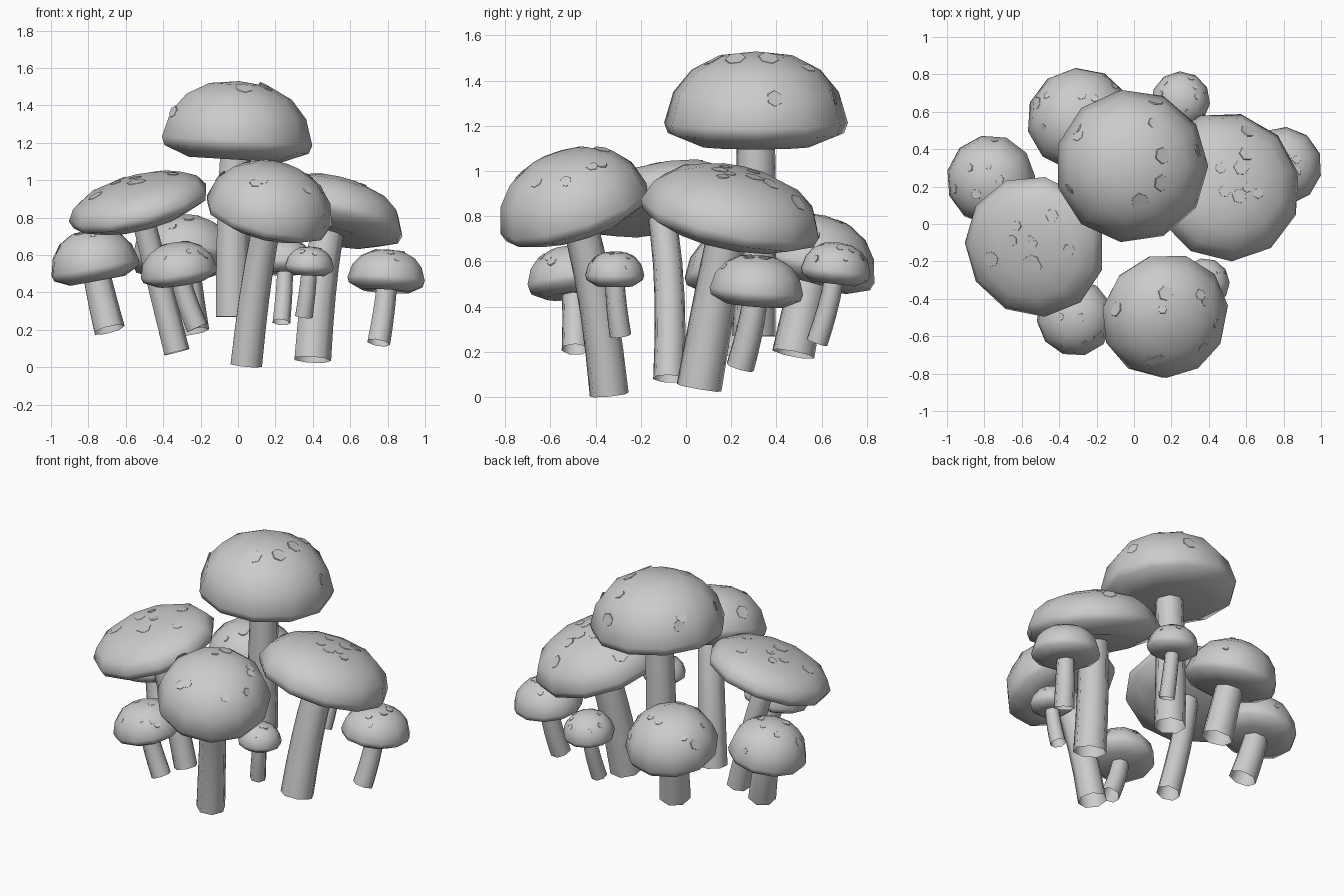
import bpy, bmesh, math, random
from mathutils import Vector
from mathutils.bvhtree import BVHTree

random.seed(4)
Z = Vector((0, 0, 1))
CAP_SIDES, STEM_SIDES = 11, 7

cube = bpy.data.objects.get("Cube")
if cube:
    bpy.data.objects.remove(cube, do_unlink=True)

grey = bpy.data.materials.new("plain_grey")
grey.use_nodes = True
grey.diffuse_color = (0.6, 0.6, 0.6, 1)
grey.node_tree.nodes["Principled BSDF"].inputs["Base Color"].default_value = (0.6, 0.6, 0.6, 1)


def finish(bm, name, smooth=True):
    mesh = bpy.data.meshes.new(name)
    for f in bm.faces:
        f.smooth = smooth
    bm.to_mesh(mesh)
    bm.free()
    mesh.materials.append(grey)
    obj = bpy.data.objects.new(name, mesh)
    bpy.context.collection.objects.link(obj)


def ring(bm, centre, turn, radius, sides, phase=0):
    pts = []
    for i in range(sides):
        a = math.tau * i / sides + phase
        p = Vector((math.cos(a), math.sin(a), 0)) * radius
        pts.append(bm.verts.new(centre + turn @ p))
    return pts


def bridge(bm, low, high):
    n = len(low)
    for i in range(n):
        j = (i + 1) % n
        bm.faces.new((low[i], low[j], high[j], high[i]))


def fan(bm, loop, tip, flip=False):
    n = len(loop)
    for i in range(n):
        a, b = loop[i], loop[(i + 1) % n]
        bm.faces.new((b, a, tip) if flip else (a, b, tip))


# Faceted dome with a rounded lip and a nearly flat underside
def make_cap(name, centre, up, radius, dome, phase):
    lip = 0.18 * radius + 0.027
    turn = Z.rotation_difference(up)
    profile = [(0.62, -lip), (0.96, -0.45 * lip), (1, 0), (0.9, 0.43 * dome),
               (0.7, 0.74 * dome), (0.4, 0.94 * dome)]
    bm = bmesh.new()
    rings = [ring(bm, centre + up * h, turn, radius * 1.015 * r, CAP_SIDES, phase)
             for r, h in profile]
    for low, high in zip(rings, rings[1:]):
        bridge(bm, low, high)
    fan(bm, rings[-1], bm.verts.new(centre + up * dome))
    fan(bm, rings[0], bm.verts.new(centre - up * lip * 0.8), True)
    bm.normal_update()
    tree = BVHTree.FromBMesh(bm)
    finish(bm, name)
    return tree


# Slightly bent open tube that meets the cap along its axis
def make_stem(name, foot, top, up, radius):
    bend = top - up * (top - foot).length * 0.4
    bm = bmesh.new()
    rings = []
    for k in range(6):
        t = k / 5
        p = foot * (1 - t) ** 2 + bend * 2 * t * (1 - t) + top * t * t
        tangent = (bend - foot) * (1 - t) + (top - bend) * t
        turn = Z.rotation_difference(tangent.normalized())
        rings.append(ring(bm, p, turn, radius * (1.03 - 0.13 * t), STEM_SIDES))
    for low, high in zip(rings, rings[1:]):
        bridge(bm, low, high)
    finish(bm, name)


# Thin six-sided plates lying on the facets of the dome
def make_spots(name, tree, centre, up, radius):
    bm = bmesh.new()
    turn = Z.rotation_difference(up)
    for k in range(9):
        a = k * 2.4 + random.random()
        lift = random.uniform(0.25, 1.25)
        out = turn @ Vector((math.cos(a) * math.cos(lift),
                             math.sin(a) * math.cos(lift), math.sin(lift)))
        hit, normal, _, _ = tree.ray_cast(centre + out * 2, -out)
        if hit is None:
            continue
        tilt = Z.rotation_difference(normal)
        size = radius * random.uniform(0.07, 0.13)
        base = ring(bm, hit - normal * 0.004, tilt, size, 6, a)
        face = ring(bm, hit + normal * 0.002, tilt, size * 0.95, 6, a)
        bridge(bm, base, face)
        bm.faces.new(face)
    finish(bm, name, False)


# name: cap centre, lean of the axis, cap radius, dome height, foot, stem radius
mushrooms = {
    "tall": ((-.013, .31, 1.21), (.06, 0), .405, .32, (-.03, .30, .27), .095),
    "front": ((.165, -.49, .825), (.22, -.30), .342, .265, (.04, -.34, .01), .086),
    "flat": ((-.53, -.12, .87), (-.24, -.20), .38, .14, (-.33, -.075, .08), .07),
    "low_front": ((-.315, -.50, .51), (-.15, -.1), .205, .16, (-.22, -.49, .21), .06),
    "back": ((-.29, .56, .575), (-.05, .25), .28, .235, (-.25, .475, .19), .094),
    "side": ((-.765, .235, .53), (-.18, 0), .238, .21, (-.69, .19, .20), .084),
    "broad": ((.49, .20, .80), (.21, .20), .402, .21, (.395, .058, .04), .1),
    "outer": ((.795, .31, .47), (.06, .08), .207, .16, (.75, .24, .13), .062),
    "small_back": ((.25, .66, .555), (0, .12), .155, .13, (.23, .58, .24), .048),
    "small_front": ((.38, -.315, .54), (.05, 0), .13, .105, (.35, -.29, .27), .048),
}
for i, (name, (c, lean, r, dome, foot, sr)) in enumerate(mushrooms.items()):
    centre = Vector(c)
    up = Vector((*lean, math.sqrt(1 - lean[0] ** 2 - lean[1] ** 2)))
    tree = make_cap(name + "_cap", centre, up, r, dome, i * 0.7)
    make_stem(name + "_stem", Vector(foot), centre, up, sr)
    make_spots(name + "_spots", tree, centre, up, r)
